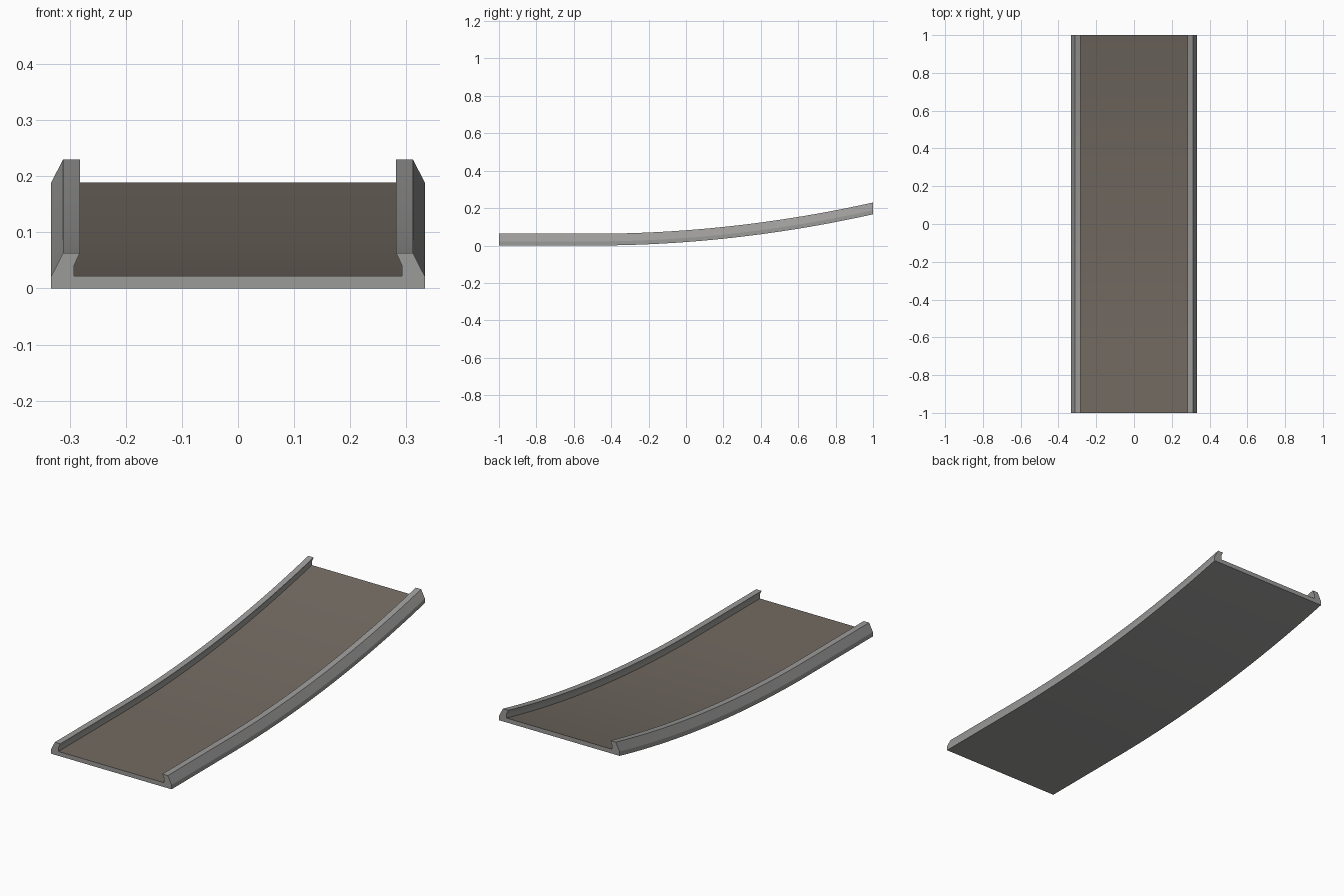
import bpy, bmesh, math

if "Cube" in bpy.data.objects:
    bpy.data.objects.remove(bpy.data.objects["Cube"])


def material(name, colour):
    m = bpy.data.materials.new(name)
    m.diffuse_color = (*colour, 1)
    m.use_nodes = True
    m.node_tree.nodes["Principled BSDF"].inputs["Base Color"].default_value = m.diffuse_color
    return m


grey = material("light grey trim", (0.33, 0.325, 0.32))
brown = material("brown grey floor", (0.17, 0.145, 0.122))

# Right half of the channel cross-section (x, z), floor to underside
half = [(0.292, 0.022), (0.292, 0.042), (0.282, 0.063),
        (0.312, 0.063), (0.333, 0.022), (0.333, 0.0)]
profile = half + [(-x, z) for x, z in reversed(half)]
n = len(profile)
STEPS = 32


def rise(y):
    # flat approach, then a steady upward curve
    return 0.167 * (max(0, y + 0.5) / 1.5) ** 2


# Sweep the section along the rising path
bm = bmesh.new()
rings = []
for i in range(STEPS + 1):
    y = -1 + 2 * i / STEPS
    rings.append([bm.verts.new((x, y, z + rise(y))) for x, z in profile])
for a, b in zip(rings, rings[1:]):
    for k in range(n):
        j = (k + 1) % n
        f = bm.faces.new((a[k], a[j], b[j], b[k]))
        f.material_index = 1 if k == n - 1 else 0   # floor strip
        f.smooth = True
# End caps
bm.faces.new(rings[0])
bm.faces.new(rings[-1])
bmesh.ops.recalc_face_normals(bm, faces=bm.faces[:])

mesh = bpy.data.meshes.new("curved_track")
bm.to_mesh(mesh)
bm.free()
mesh.materials.append(grey)
mesh.materials.append(brown)
track = bpy.data.objects.new("curved_track", mesh)
bpy.context.collection.objects.link(track)

# Keep the section corners crisp
bpy.context.view_layer.objects.active = track
track.select_set(True)
bpy.ops.object.shade_smooth_by_angle(angle=math.radians(20))
